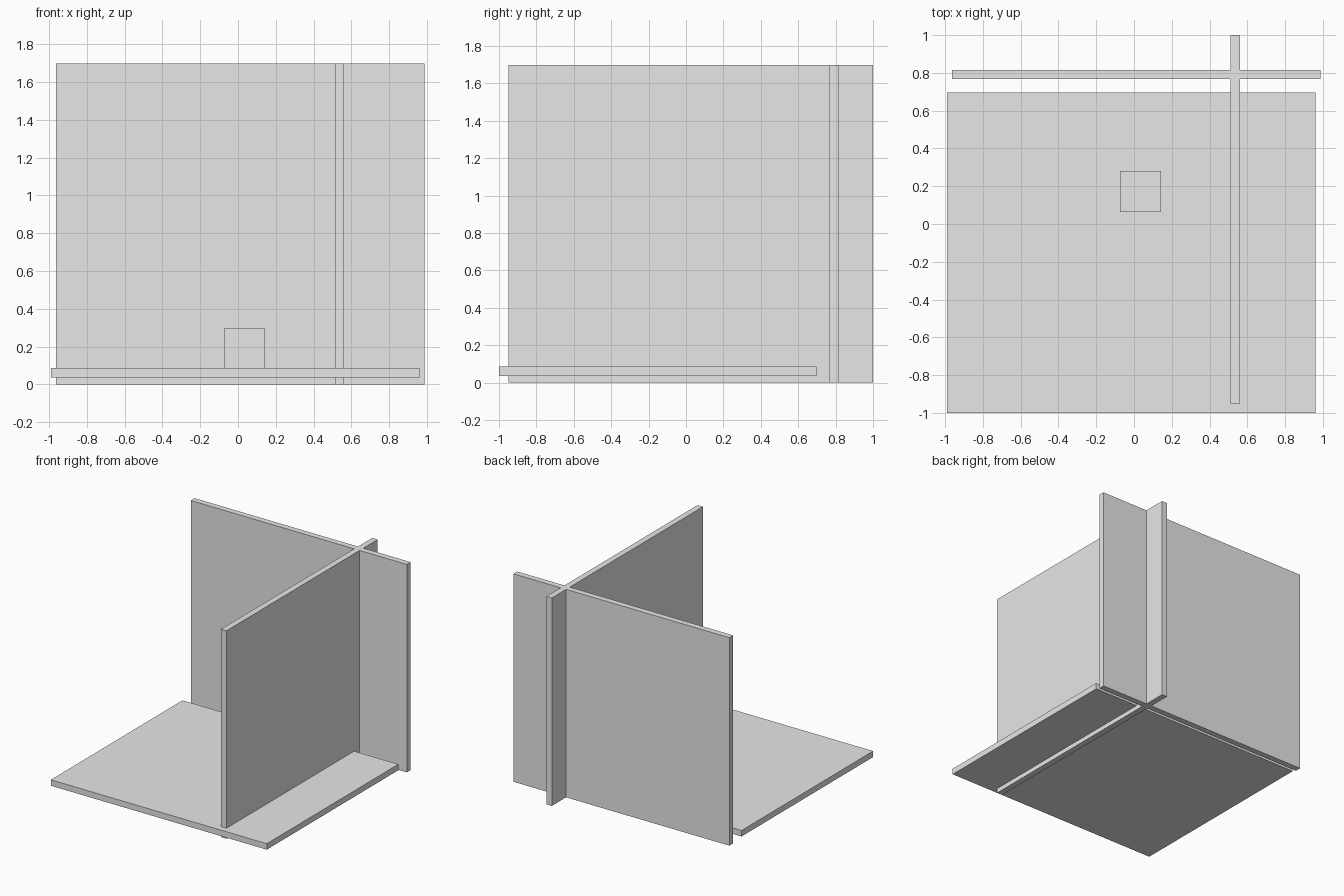
import bpy

if "Cube" in bpy.data.objects:
    bpy.data.objects.remove(bpy.data.objects["Cube"])

# One plain grey for every part
grey = bpy.data.materials.new("light grey")
grey.diffuse_color = (0.8, 0.8, 0.8, 1)
grey.use_nodes = True
grey.node_tree.nodes["Principled BSDF"].inputs["Base Color"].default_value = grey.diffuse_color


def box(name, x, y, z):
    """Box spanning the given (min, max) ranges."""
    spans = (x, y, z)
    bpy.ops.mesh.primitive_cube_add(size=1, location=[(a + b) / 2 for a, b in spans])
    ob = bpy.context.object
    ob.name = name
    ob.scale = [b - a for a, b in spans]
    bpy.ops.object.transform_apply(location=False, rotation=False, scale=True)
    ob.data.materials.append(grey)
    return ob


# Floor slab, slightly raised above the wall bottoms
box("floor", (-0.99, 0.96), (-1.0, 0.697), (0.037, 0.086))
# Two tall panels crossing each other near the back right
box("back_wall", (-0.963, 0.987), (0.767, 0.816), (0, 1.698))
box("side_wall", (0.512, 0.561), (-0.95, 1.0), (0, 1.698))
# Small cube resting on the floor
box("small_cube", (-0.074, 0.144), (0.063, 0.281), (0.078, 0.296))
